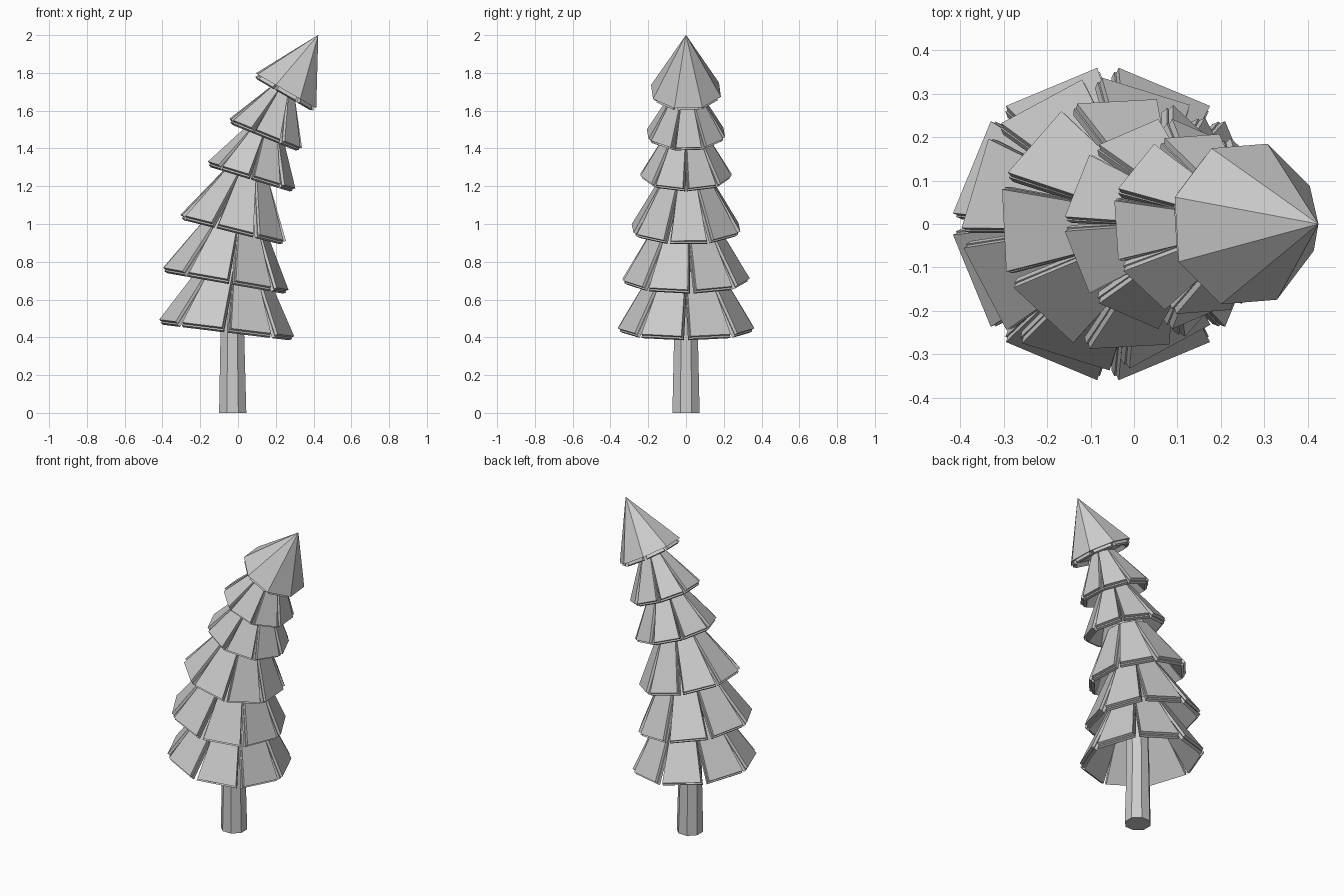
import bpy
import bmesh
from math import cos, sin, pi, radians, tan
from mathutils import Matrix, Vector

cube = bpy.data.objects.get("Cube")
if cube:
    bpy.data.objects.remove(cube, do_unlink=True)

SIDES = 8
GREY = (0.6, 0.6, 0.6, 1.0)
mat = bpy.data.materials.new("plain grey")
mat.use_nodes = True
mat.diffuse_color = GREY
mat.node_tree.nodes["Principled BSDF"].inputs["Base Color"].default_value = GREY


def finish(bm, name, matrix=None):
    """Turn a bmesh into a flat-shaded object."""
    bmesh.ops.recalc_face_normals(bm, faces=bm.faces)
    if matrix:
        bm.transform(matrix)
    mesh = bpy.data.meshes.new(name)
    bm.to_mesh(mesh)
    bm.free()
    mesh.materials.append(mat)
    obj = bpy.data.objects.new(name, mesh)
    bpy.context.collection.objects.link(obj)
    return obj


def loft(bm, rings):
    """Bridge equal rings of points and cap both ends."""
    rows = [[bm.verts.new(p) for p in ring] for ring in rings]
    n = len(rows[0])
    for low, high in zip(rows, rows[1:]):
        for i in range(n):
            j = (i + 1) % n
            bm.faces.new((low[i], low[j], high[j], high[i]))
    bm.faces.new(rows[0][::-1])
    bm.faces.new(rows[-1])


def plank(bm, angle, r_low, r_top, height, w_low, w_top, near, far, drop=0.0):
    """Sloping trapezoid board between two depths below the tier's surface."""
    slope = Vector((r_low - r_top, 0, -height)).normalized()
    inward = Vector((-height, 0, r_top - r_low)).normalized()
    corners = [Vector((r_low, -w_low / 2, 0)) + slope * drop,
               Vector((r_low, w_low / 2, 0)) + slope * drop,
               Vector((r_top, w_top / 2, height)),
               Vector((r_top, -w_top / 2, height))]
    spin = Matrix.Rotation(angle, 3, "Z")
    loft(bm, [[spin @ (c + inward * d) for c in corners] for d in (near, far)])


def placed(x, z, lean):
    return Matrix.Translation((x, 0, z)) @ Matrix.Rotation(radians(lean), 4, "Y")


# Trunk: tapered octagon that bends towards +x
trunk_path = [(-0.028, 0, 0.078, 0), (-0.03, 0.42, 0.068, 2),
              (-0.02, 0.75, 0.065, 8), (0.03, 1.05, 0.06, 14),
              (0.12, 1.36, 0.055, 19), (0.2, 1.58, 0.05, 25),
              (0.275, 1.74, 0.045, 30)]
bm = bmesh.new()
loft(bm, [[placed(x, z, lean) @ Vector((r * cos(a), r * sin(a), 0))
           for a in [(i + 0.5) * 2 * pi / SIDES for i in range(SIDES)]]
          for x, z, r, lean in trunk_path])
finish(bm, "trunk")

# Branch tiers: x, z, lean, radius, height, turn
tiers = [(-0.06, 0.45, 7, 0.342, 0.32, 22.5),
         (-0.065, 0.71, 10, 0.32, 0.32, 28),
         (-0.025, 0.98, 14, 0.283, 0.3, 3),
         (0.072, 1.26, 17, 0.23, 0.25, 22.5),
         (0.147, 1.48, 22, 0.203, 0.235, 4)]
for number, (x, z, lean, r, h, turn) in enumerate(tiers, 1):
    bm = bmesh.new()
    r_top = r - 0.57 * h
    side = 2 * tan(pi / SIDES)
    w_low, w_top = r * side * 0.81, r_top * side * 0.95
    for i in range(SIDES):
        a = radians(turn) + i * 2 * pi / SIDES
        # outer board, and a slightly longer board beneath it
        plank(bm, a, r, r_top, h, w_low, w_top, 0, 0.016)
        plank(bm, a, r, r_top, h, w_low + 0.008, w_top, 0.018, 0.036, 0.008)
    finish(bm, f"branch_tier_{number}", placed(x, z, lean))

# Pointed top with short boards showing under its rim
TOP_R, TOP_H, TOP_TURN = 0.195, 0.342, radians(4)
top_place = placed(0.254, 1.705, 30)
bm = bmesh.new()
bmesh.ops.create_cone(bm, cap_ends=True, segments=SIDES, radius1=TOP_R,
                      radius2=0, depth=TOP_H,
                      matrix=Matrix.Rotation(TOP_TURN + pi / SIDES, 4, "Z")
                      @ Matrix.Translation((0, 0, TOP_H / 2)))
finish(bm, "tree_top", top_place)

bm = bmesh.new()
for i in range(SIDES):
    a = TOP_TURN + i * 2 * pi / SIDES
    plank(bm, a, 0.172, 0.13, 0.09, 0.115, 0.08, 0.006, 0.024, 0.016)
finish(bm, "tree_top_under_boards", top_place)
